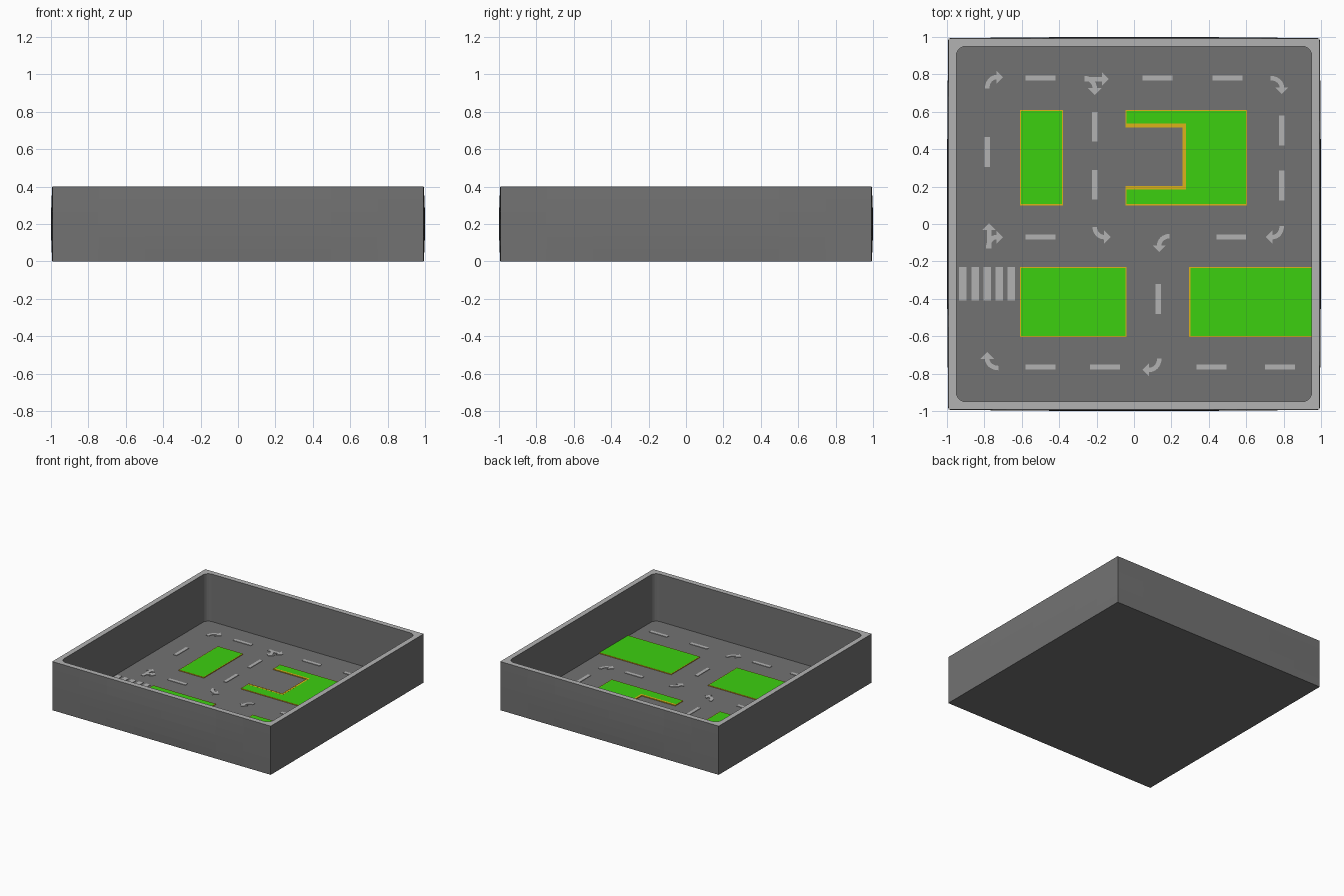
import bpy, bmesh
from math import sin, cos, pi
from mathutils import Vector

if "Cube" in bpy.data.objects:
    bpy.data.objects.remove(bpy.data.objects["Cube"])


def material(name, r, g, b):
    m = bpy.data.materials.new(name)
    m.diffuse_color = (r, g, b, 1)
    m.use_nodes = True
    m.node_tree.nodes["Principled BSDF"].inputs["Base Color"].default_value = m.diffuse_color
    return m


DARK = material("asphalt", 0.17, 0.17, 0.17)
LIGHT = material("light_grey", 0.45, 0.45, 0.45)
GREEN = material("grass", 0.045, 0.63, 0.005)
YELLOW = material("kerb_yellow", 0.72, 0.45, 0.01)

TOP, FLOOR = 0.4, 0.01
EDGE, BULGE = 0.993, 0.007
INNER, RADIUS = 0.95, 0.05


def finish(bm, name, *mats):
    me = bpy.data.meshes.new(name)
    bm.to_mesh(me)
    bm.free()
    for m in mats:
        me.materials.append(m)
    ob = bpy.data.objects.new(name, me)
    bpy.context.collection.objects.link(ob)
    return ob


def loop_edges(bm, verts):
    out = []
    for a, b in zip(verts, verts[1:] + verts[:1]):
        out.append(bm.edges.get((a, b)) or bm.edges.new((a, b)))
    return out


def skin(bm, rings):
    for r0, r1 in zip(rings, rings[1:]):
        n = len(r0)
        for i in range(n):
            j = (i + 1) % n
            bm.faces.new((r0[i], r0[j], r1[j], r1[i]))


# Tray: slightly bowed outer walls, rounded inner pocket, light rim
def outer_ring(bm, z, n=8):
    ring = []
    h = 1 - (2 * z / TOP - 1) ** 2
    for side in range(4):
        for i in range(n):
            t = 2 * i / n - 1
            d = EDGE + BULGE * h * (1 - t * t)
            x, y = t * EDGE, -d
            for _ in range(side):
                x, y = -y, x
            ring.append(bm.verts.new((x, y, z)))
    return ring


def inner_ring(bm, z, n=6):
    ring = []
    c = INNER - RADIUS
    for q, (sx, sy) in enumerate(((1, 1), (-1, 1), (-1, -1), (1, -1))):
        for i in range(n + 1):
            a = q * pi / 2 + i / n * pi / 2
            ring.append(bm.verts.new((sx * c + RADIUS * cos(a), sy * c + RADIUS * sin(a), z)))
    return ring


bm = bmesh.new()
outer = [outer_ring(bm, TOP * k / 6) for k in range(7)]
skin(bm, outer)
bm.faces.new(outer[0][::-1])
inner = [inner_ring(bm, TOP), inner_ring(bm, FLOOR)]
skin(bm, inner)
bm.faces.new(inner[1])
rim = bmesh.ops.triangle_fill(bm, use_beauty=True,
                              edges=loop_edges(bm, outer[-1]) + loop_edges(bm, inner[0]))
for f in rim["geom"]:
    if isinstance(f, bmesh.types.BMFace):
        f.material_index = 1
bmesh.ops.recalc_face_normals(bm, faces=bm.faces)
finish(bm, "tray", DARK, LIGHT)


# Thin flat slabs for everything painted on the floor
def add_slab(bm, pts, height):
    low = [bm.verts.new((x, y, FLOOR)) for x, y in pts]
    high = [bm.verts.new((x, y, FLOOR + height)) for x, y in pts]
    skin(bm, [low, high])
    top = bm.faces.new(high)
    bm.normal_update()
    return top


def rect(x0, y0, x1, y1):
    return [(x0, y0), (x1, y0), (x1, y1), (x0, y1)]


# Grass islands with yellow kerbs
def island(name, pts):
    bm = bmesh.new()
    top = add_slab(bm, pts, 0.006)
    bmesh.ops.inset_region(bm, faces=[top], thickness=0.006, use_even_offset=True)
    top.material_index = 1
    bmesh.ops.recalc_face_normals(bm, faces=bm.faces)
    finish(bm, name, YELLOW, GREEN)


island("island_narrow", rect(-0.61, 0.10, -0.38, 0.61))
island("island_left", rect(-0.61, -0.605, -0.04, -0.23))
island("island_right", rect(0.295, -0.605, 0.96, -0.23))
island("island_notched", [(-0.045, 0.10), (0.605, 0.10), (0.605, 0.61), (-0.045, 0.61),
                          (-0.045, 0.53), (0.272, 0.53), (0.272, 0.19), (-0.045, 0.19)])
bm = bmesh.new()
add_slab(bm, [(-0.045, 0.187), (0.275, 0.187), (0.275, 0.533), (-0.045, 0.533),
              (-0.045, 0.517), (0.26, 0.517), (0.26, 0.203), (-0.045, 0.203)], 0.0065)
bmesh.ops.recalc_face_normals(bm, faces=bm.faces)
finish(bm, "notch_kerb", YELLOW)

# Lane dashes
PAINT = 0.004
L, W = 0.08, 0.014
bm = bmesh.new()
for y, xs in ((0.78, (-0.5, 0.125, 0.5)), (-0.07, (-0.5, 0.52)),
              (-0.765, (-0.5, -0.155, 0.415, 0.78))):
    for x in xs:
        add_slab(bm, rect(x - L, y - W, x + L, y + W), PAINT)
for x, ys in ((-0.785, (0.385,)), (-0.21, (0.52, 0.21)), (0.79, (0.5, 0.205)), (0.13, (-0.4,))):
    for y in ys:
        add_slab(bm, rect(x - W, y - L, x + W, y + L), PAINT)
bmesh.ops.recalc_face_normals(bm, faces=bm.faces)
finish(bm, "lane_dashes", LIGHT)

# Zebra crossing
bm = bmesh.new()
for i in range(5):
    x = -0.915 + 0.065 * i
    add_slab(bm, rect(x - 0.02, -0.41, x + 0.02, -0.23), PAINT)
bmesh.ops.recalc_face_normals(bm, faces=bm.faces)
finish(bm, "crosswalk", LIGHT)


# Turn arrows: quarter-ellipse shaft (or straight) plus a triangular head
def arrow(bm, start, tip, direction, turn=True, half=0.012, head=0.036, n=8):
    s, t, u = Vector(start), Vector(tip), Vector(direction)
    d = t - s
    along = u * d.dot(u)
    v = (d - along).normalized() if turn else u
    end = t - v * head
    if turn:
        rise, run = along, v * (end - s).dot(v)
        path = [s + rise * sin(a) + run * (1 - cos(a)) for a in (i / n * pi / 2 for i in range(n + 1))]
    else:
        path = [s, end]
    left, right = [], []
    for i, p in enumerate(path):
        if i == 0:
            g = u
        elif i == len(path) - 1:
            g = v
        else:
            g = (path[i + 1] - path[i - 1]).normalized()
        side = Vector((-g.y, g.x)) * half
        left.append(p + side)
        right.append(p - side)
    w = Vector((-v.y, v.x)) * 0.036
    add_slab(bm, right + [end - w, t, end + w] + left[::-1], PAINT)


UP, DOWN, LEFT, RIGHT = (0, 1), (0, -1), (-1, 0), (1, 0)
bm = bmesh.new()
for start, tip, way, turn in (
        ((-0.785, 0.725), (-0.70, 0.785), UP, True),
        ((-0.265, 0.78), (-0.21, 0.69), RIGHT, True),
        ((-0.265, 0.775), (-0.135, 0.775), RIGHT, False),
        ((0.73, 0.78), (0.79, 0.695), RIGHT, True),
        ((-0.21, -0.015), (-0.125, -0.07), DOWN, True),
        ((0.19, -0.065), (0.135, -0.15), LEFT, True),
        ((0.79, -0.01), (0.705, -0.07), DOWN, True),
        ((-0.775, -0.13), (-0.775, 0.005), UP, False),
        ((-0.78, -0.13), (-0.70, -0.07), UP, True),
        ((-0.725, -0.77), (-0.785, -0.685), LEFT, True),
        ((0.135, -0.72), (0.045, -0.78), DOWN, True)):
    arrow(bm, start, tip, way, turn)
bmesh.ops.recalc_face_normals(bm, faces=bm.faces)
finish(bm, "turn_arrows", LIGHT)
